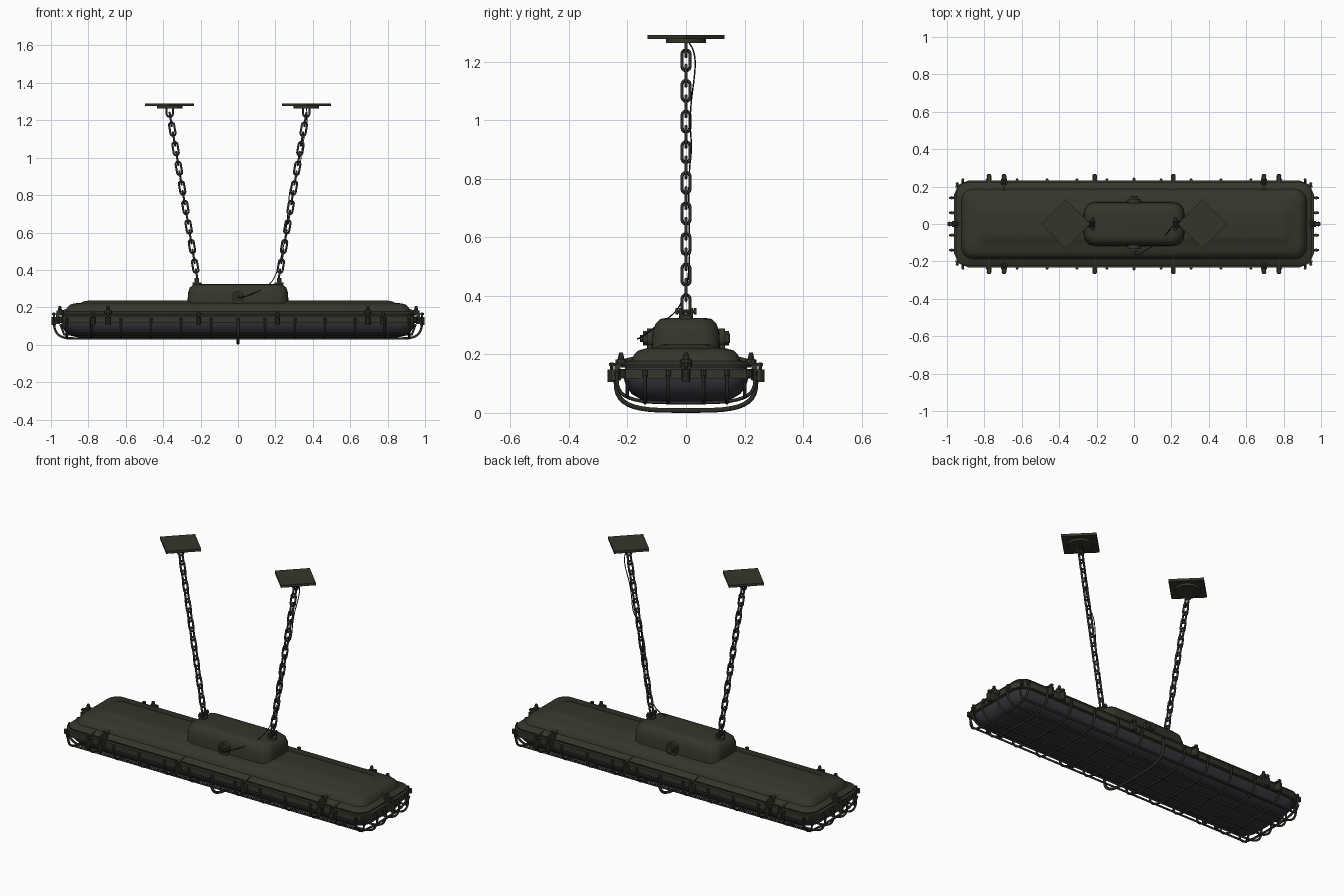
import bpy, bmesh, math
from mathutils import Vector, Matrix

if "Cube" in bpy.data.objects:
    bpy.data.objects.remove(bpy.data.objects["Cube"])

def mat(name, c):
    m = bpy.data.materials.new(name)
    m.diffuse_color = (*c, 1)
    m.use_nodes = True
    m.node_tree.nodes["Principled BSDF"].inputs["Base Color"].default_value = m.diffuse_color
    return m

OLIVE = mat("olive paint", (0.036, 0.036, 0.025))
WIRE = mat("dark olive wire", (0.026, 0.026, 0.020))
GLASS = mat("smoky glass", (0.038, 0.034, 0.043))
STEEL = mat("dark steel", (0.030, 0.030, 0.034))
RUBBER = mat("black rubber", (0.015, 0.015, 0.015))

def finish(name, bm, material):
    bmesh.ops.recalc_face_normals(bm, faces=bm.faces)
    me = bpy.data.meshes.new(name)
    bm.to_mesh(me)
    bm.free()
    me.materials.append(material)
    ob = bpy.data.objects.new(name, me)
    bpy.context.collection.objects.link(ob)
    return ob

def rounded_rect(hx, hy, r, n):
    pts = []
    for q, (sx, sy) in enumerate(((1, 1), (-1, 1), (-1, -1), (1, -1))):
        for i in range(n + 1):
            a = math.pi / 2 * (q + i / n)
            pts.append((sx * (hx - r) + r * math.cos(a), sy * (hy - r) + r * math.sin(a)))
    return pts

def loft(name, sections, material, n=6, ring=False):
    """Stack rounded rectangles (half x, half y, corner radius, z)."""
    bm = bmesh.new()
    loops = [[bm.verts.new((x, y, z)) for x, y in rounded_rect(hx, hy, r, n)]
             for hx, hy, r, z in sections]
    pairs = list(zip(loops, loops[1:]))
    if ring:
        pairs.append((loops[-1], loops[0]))
    else:
        bm.faces.new(loops[0])
        bm.faces.new(loops[-1])
    for a, b in pairs:
        for i in range(len(a)):
            j = (i + 1) % len(a)
            bm.faces.new((a[i], a[j], b[j], b[i]))
    return finish(name, bm, material)

def cyl(bm, M, p, r, h, axis='Z', seg=10, r2=None):
    R = {'Z': Matrix(), 'X': Matrix.Rotation(math.pi / 2, 4, 'Y'),
         'Y': Matrix.Rotation(math.pi / 2, 4, 'X')}[axis]
    bmesh.ops.create_cone(bm, cap_ends=True, segments=seg, radius1=r,
                          radius2=r if r2 is None else r2, depth=h,
                          matrix=M @ Matrix.Translation(p) @ R)

def box(bm, M, p, size, tilt=0):
    bmesh.ops.create_cube(bm, size=1, matrix=M @ Matrix.Translation(p)
                          @ Matrix.Rotation(tilt, 4, 'Y') @ Matrix.Diagonal((*size, 1)))

def tubes(name, paths, radius, material, cyclic=False, kind='POLY', res=2):
    cu = bpy.data.curves.new(name, 'CURVE')
    cu.dimensions = '3D'
    cu.bevel_depth = radius
    cu.bevel_resolution = res
    cu.use_fill_caps = True
    for path in paths:
        s = cu.splines.new(kind)
        s.points.add(len(path) - 1)
        for q, p in zip(s.points, path):
            q.co = (*p, 1)
        s.use_cyclic_u = cyclic
        if kind == 'NURBS':
            s.order_u = 4
            s.use_endpoint_u = True
    cu.materials.append(material)
    ob = bpy.data.objects.new(name, cu)
    bpy.context.collection.objects.link(ob)
    return ob

# Housing, junction box, glass bowl, clamp frame
loft("housing", [(.95, .222, .07, .155), (.952, .224, .07, .163), (.94, .212, .07, .169),
                 (.922, .186, .06, .178), (.914, .178, .06, .198), (.90, .163, .06, .213),
                 (.875, .135, .05, .221), (.84, .10, .045, .224), (.825, .088, .04, .232),
                 (.80, .065, .03, .236)], OLIVE)
loft("junction_box", [(.27, .117, .06, .21), (.268, .114, .06, .275), (.258, .104, .055, .305),
                      (.24, .088, .05, .321), (.215, .065, .04, .325)], OLIVE)
loft("glass_bowl", [(.94, .208, .07, .16), (.945, .213, .075, .12), (.938, .205, .08, .09),
                    (.92, .185, .08, .064), (.89, .155, .08, .047), (.85, .115, .06, .038)], GLASS)
loft("clamp_frame", [(.962, .232, .075, .117), (.962, .232, .075, .150),
                     (.935, .203, .06, .150), (.935, .203, .06, .117)], OLIVE, n=2, ring=True)

# Wire guard
def arch(x, w, depth):
    out = []
    for i in range(21):
        a = math.pi * i / 20
        c, s = math.cos(a), max(math.sin(a), 0)
        out.append((x, math.copysign(abs(c) ** .55, c) * w, .13 - depth * s ** .55))
    return out

def long_wire(y, low):
    end = [(.88 + .104 * max(math.cos(a), 0) ** .7, .13 - (.13 - low) * math.sin(a) ** .7)
           for a in [math.pi / 2 * i / 8 for i in range(9)]]
    return [(x, y, z) for x, z in end] + [(-x, y, z) for x, z in reversed(end)]

ribs = [s * x for s in (-1, 1) for x in (.145, .305, .465, .625, .785, .915)]
rows = [s * y for s in (-1, 1) for y in (.06, .14)]
tubes("guard_ribs", [arch(x, .236, .095) for x in ribs], .006, WIRE)
tubes("guard_rails", [long_wire(y, .034) for y in rows]
      + [[(x, y, z) for x, z in ((-.95, .11), (-.93, .055), (.93, .055), (.95, .11))]
         for y in (-.2, .2)], .006, WIRE)
tubes("guard_centre_hoop", [arch(0, .24, .122)], .008, WIRE)

# Small studs holding the wires to the frame
bm = bmesh.new()
I = Matrix()
for s in (-1, 1):
    for x in ribs + [0]:
        cyl(bm, I, (x, s * .236, .134), .008, .02, seg=8)
    for y in rows:
        cyl(bm, I, (s * .974, y, .134), .009, .024, seg=8)
    for t in (-1, 1):
        cyl(bm, I, (s * .945, t * .215, .134), .009, .024, seg=8)
finish("frame_studs", bm, OLIVE)

# Clasps around the frame: local +x points outward
def clasp(bm, x, y, ang, kind):
    M = Matrix.Translation((x, y, 0)) @ Matrix.Rotation(ang, 4, 'Z')
    box(bm, M, (.012, 0, .13), (.036, .024, .036))
    cyl(bm, M, (.028, 0, .127), .013, .044)
    cyl(bm, M, (.026, 0, .148), .006, .05)
    cyl(bm, M, (.026, 0, .165), .011, .010, seg=6)
    box(bm, M, (-.012, 0, .170), (.08, .014, .006), .22)
    if kind == 'tall':
        cyl(bm, M, (-.006, 0, .170), .020, .024)
        cyl(bm, M, (-.006, 0, .193), .013, .026, r2=.007)
        box(bm, M, (.006, 0, .14), (.02, .03, .06))
        box(bm, M, (-.035, 0, .183), (.05, .012, .012), .25)

bm = bmesh.new()
for s in (-1, 1):
    ang = s * math.pi / 2
    for t in (-1, 1):
        for x, k in ((.21, 'slim'), (.695, 'tall'), (.775, 'slim')):
            clasp(bm, t * x, s * .228, ang, k)
    clasp(bm, s * .958, 0, 0 if s > 0 else math.pi, 'tall')
finish("clasps", bm, OLIVE)

# Cable glands on both sides of the junction box
bm = bmesh.new()
for s in (-1, 1):
    cyl(bm, I, (0, s * .122, .255), .034, .022, 'Y', 16)
    cyl(bm, I, (0, s * .136, .255), .025, .022, 'Y', 6)
    box(bm, I, (0, s * .122, .228), (.05, .02, .02))
finish("cable_glands", bm, OLIVE)
bm = bmesh.new()
cyl(bm, I, (0, .147, .255), .016, .006, 'Y', 12)
cyl(bm, I, (0, -.150, .255), .012, .016, 'Y', 12)
finish("gland_plugs", bm, STEEL)

# Ceiling plates (diamonds) with discs, and lower chain anchors
plates, anchors = bmesh.new(), bmesh.new()
for s in (-1, 1):
    cyl(plates, I, (s * .365, 0, 1.284), .131, .014, seg=4)
    cyl(plates, I, (s * .365, 0, 1.271), .068, .014, seg=24)
    cyl(anchors, I, (s * .22, 0, .327), .024, .012, seg=12)
    for t in (-1, 1):
        box(anchors, I, (s * .22, t * .02, .343), (.024, .008, .03))
    cyl(anchors, I, (s * .22, 0, .347), .007, .064, 'Y', 8)
    for t in (-1, 1):
        cyl(anchors, I, (s * .22, t * .032, .347), .011, .008, 'Y', 6)
finish("ceiling_plates", plates, OLIVE)
finish("chain_anchors", anchors, OLIVE)

# Chains: stadium links alternately turned by a right angle
def link(c, along, side, hl=.036, hw=.0135):
    pts = []
    for i in range(14):
        e = 1 if i < 7 else -1
        a = math.pi * (i % 7) / 6 + (0 if e > 0 else math.pi)
        pts.append(c + side * hw * math.cos(a) + along * (e * (hl - hw) + hw * math.sin(a)))
    return pts

links = []
for s in (-1, 1):
    top, bot = Vector((s * .36, 0, 1.205)), Vector((s * .22, 0, .368))
    d = (top - bot).normalized()
    across = Vector((d.z, 0, -d.x))
    for k in range(17):
        side = across if k % 2 else Vector((0, 1, 0))
        links.append(link(top.lerp(bot, k / 16), d, side))
    links.append(link(Vector((s * .365, 0, 1.248)), Vector((0, 0, 1)), Vector((1, 0, 0)), .03, .017))
tubes("chains", links, .0055, STEEL, cyclic=True)

# Power cable running down the right chain into the front gland
tubes("power_cable", [[(.365, .01, 1.265), (.37, .03, 1.24), (.372, .035, 1.18), (.345, .018, 1.08),
                       (.335, .012, .98), (.325, .022, .90), (.275, .012, .86), (.27, .008, .72),
                       (.25, .015, .55), (.22, .005, .42), (.19, -.03, .34), (.14, -.10, .30),
                       (.06, -.14, .265), (.02, -.17, .25), (0, -.165, .255), (0, -.15, .255)]],
      .0025, RUBBER, kind='NURBS', res=1)

# Smooth shading with sharp edges kept
for ob in bpy.data.objects:
    ob.select_set(ob.type == 'MESH')
    if ob.type == 'MESH':
        bpy.context.view_layer.objects.active = ob
bpy.ops.object.shade_smooth_by_angle(angle=math.radians(35))
